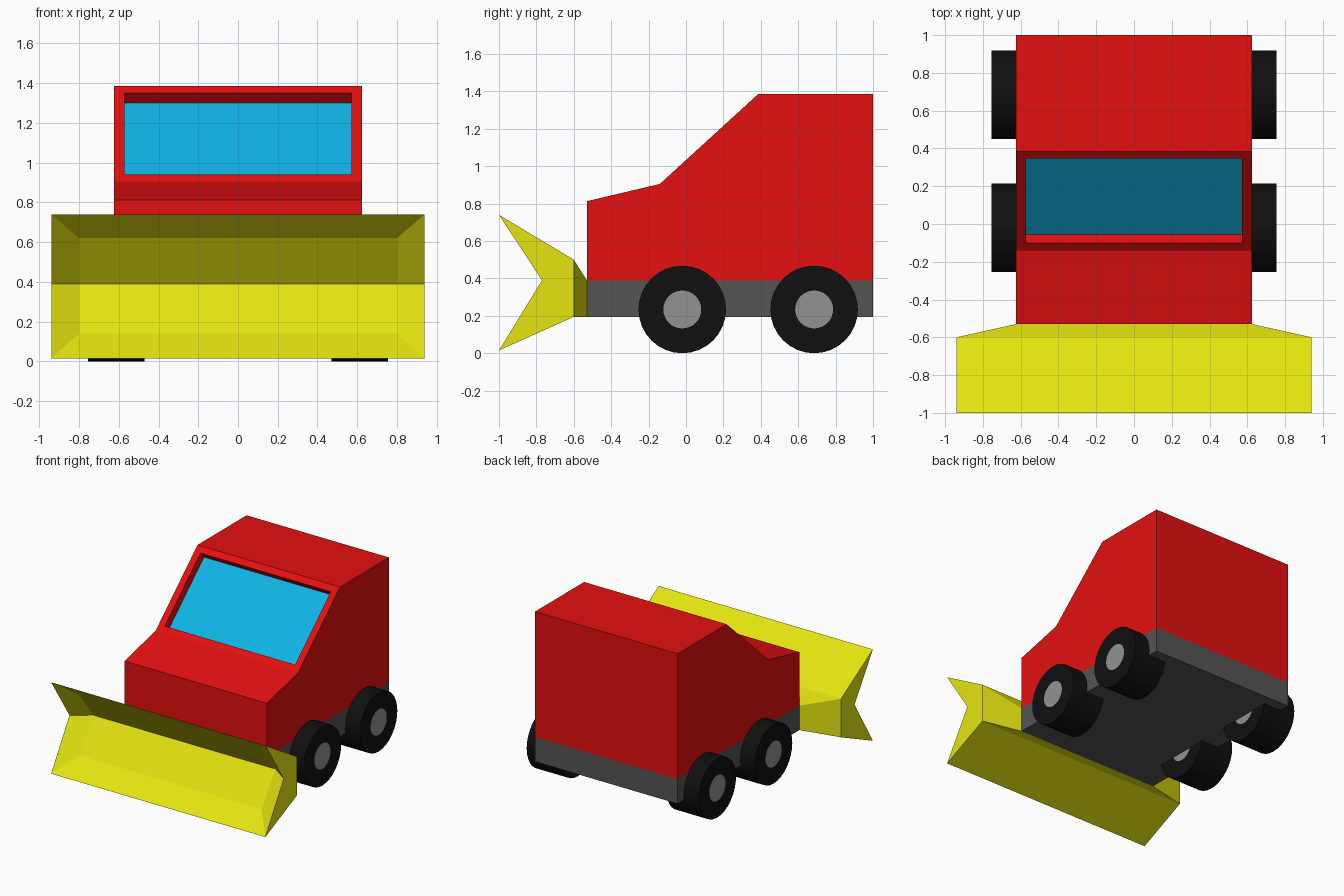
import bpy, bmesh, math
from mathutils import Matrix, Vector

if "Cube" in bpy.data.objects:
    bpy.data.objects.remove(bpy.data.objects["Cube"])


def mat(name, r, g, b):
    m = bpy.data.materials.new(name)
    m.diffuse_color = (r, g, b, 1)
    m.use_nodes = True
    m.node_tree.nodes["Principled BSDF"].inputs["Base Color"].default_value = m.diffuse_color
    return m


RED = mat("red paint", 0.78, 0.005, 0.005)
YELLOW = mat("yellow paint", 0.78, 0.78, 0.005)
BLUE = mat("window blue", 0.005, 0.45, 0.78)
GREY = mat("chassis grey", 0.09, 0.09, 0.09)
BLACK = mat("tyre black", 0.005, 0.005, 0.005)
HUB = mat("hub grey", 0.29, 0.29, 0.29)


def finish(bm, name, *mats):
    bm.normal_update()
    me = bpy.data.meshes.new(name)
    bm.to_mesh(me)
    bm.free()
    for m in mats:
        me.materials.append(m)
    ob = bpy.data.objects.new(name, me)
    bpy.context.collection.objects.link(ob)
    return ob


def prism(profile, half):
    """Extrude a (y, z) side profile across x."""
    bm = bmesh.new()
    face = bm.faces.new([bm.verts.new((-half, y, z)) for y, z in profile])
    ext = bmesh.ops.extrude_face_region(bm, geom=[face])["geom"]
    bmesh.ops.translate(bm, vec=(2 * half, 0, 0),
                        verts=[v for v in ext if isinstance(v, bmesh.types.BMVert)])
    if not any(f.calc_center_median().x < -half + 0.001 for f in bm.faces):
        bm.faces.new([v for v in bm.verts if v.co.x < 0])
    bmesh.ops.recalc_face_normals(bm, faces=bm.faces[:])
    bm.normal_update()
    return bm


def drop_faces(bm, z):
    """Remove the hidden horizontal faces where two parts join."""
    hidden = [f for f in bm.faces if all(abs(v.co.z - z) < 1e-4 for v in f.verts)]
    bmesh.ops.delete(bm, geom=hidden, context='FACES')


# Cab with a recessed windscreen in the sloping face
cab = prism([(-0.53, 0.39), (-0.53, 0.813), (-0.14, 0.905),
             (0.385, 1.385), (1, 1.385), (1, 0.39)], 0.625)
slope = max(cab.faces, key=lambda f: f.normal.dot(Vector((0, -0.675, 0.738))))
bmesh.ops.inset_region(cab, faces=[slope], thickness=0.053, use_even_offset=True)
ext = bmesh.ops.extrude_face_region(cab, geom=[slope])["geom"]
glass = [f for f in ext if isinstance(f, bmesh.types.BMFace)][0]
bmesh.ops.translate(cab, vec=Vector((0, 0.675, -0.738)) * 0.067, verts=glass.verts[:])
glass.material_index = 1
if slope.is_valid and slope is not glass:
    bmesh.ops.delete(cab, geom=[slope], context='FACES_ONLY')
drop_faces(cab, 0.39)
finish(cab, "cab", RED, BLUE)

# Chassis
chassis = prism([(-0.53, 0.195), (-0.53, 0.39), (1, 0.39), (1, 0.195)], 0.625)
drop_faces(chassis, 0.39)
finish(chassis, "chassis", GREY)

# Plough blade: neck, shoulder, notched rim and hollow V-shaped inside
bm = bmesh.new()
points = {
    "neck_lo": (0.625, -0.53, 0.195), "neck_hi": (0.625, -0.53, 0.39),
    "back_lo": (0.94, -0.6, 0.195), "back_hi": (0.94, -0.6, 0.5),
    "rim_lo": (0.94, -1, 0.015), "rim_mid": (0.94, -0.77, 0.39), "rim_hi": (0.94, -1, 0.74),
    "in_lo": (0.8, -0.85, 0.14), "in_mid": (0.8, -0.67, 0.39), "in_hi": (0.8, -0.85, 0.62),
}
V = {s: {k: bm.verts.new((s * x, y, z)) for k, (x, y, z) in points.items()} for s in (1, -1)}
for s in (1, -1):
    for names in ("neck_lo neck_hi back_hi back_lo",
                  "back_lo back_hi rim_hi rim_mid rim_lo",
                  "rim_hi rim_mid in_mid in_hi",
                  "rim_mid rim_lo in_lo in_mid"):
        bm.faces.new([V[s][k] for k in names.split()])
loop = ["neck_hi", "back_hi", "rim_hi", "in_hi", "in_mid", "in_lo",
        "rim_lo", "back_lo", "neck_lo"]
for a, b in zip(loop, loop[1:] + loop[:1]):
    bm.faces.new((V[1][a], V[1][b], V[-1][b], V[-1][a]))
bmesh.ops.recalc_face_normals(bm, faces=bm.faces[:])
finish(bm, "plough_blade", YELLOW)

# Wheels: tyre cylinders with flush hub discs on both faces
R, HR, N = 0.234, 0.102, 32
for side, sx in (("left", -1), ("right", 1)):
    for end, y in (("front", -0.02), ("rear", 0.685)):
        bm = bmesh.new()
        bmesh.ops.create_cone(
            bm, cap_ends=True, segments=N, radius1=R, radius2=R, depth=0.285,
            matrix=Matrix.Translation((sx * 0.6125, y, R)) @ Matrix.Rotation(math.pi / 2, 4, 'Y'))
        caps = [f for f in bm.faces if len(f.verts) == N]
        bmesh.ops.inset_individual(bm, faces=caps, thickness=R - HR, use_even_offset=True)
        for f in bm.faces:
            f.material_index = 1 if len(f.verts) == N else 0
        ob = finish(bm, f"{end}_{side}_wheel", BLACK, HUB)
        bpy.ops.object.select_all(action='DESELECT')
        ob.select_set(True)
        bpy.context.view_layer.objects.active = ob
        bpy.ops.object.shade_smooth_by_angle(angle=math.radians(30))
